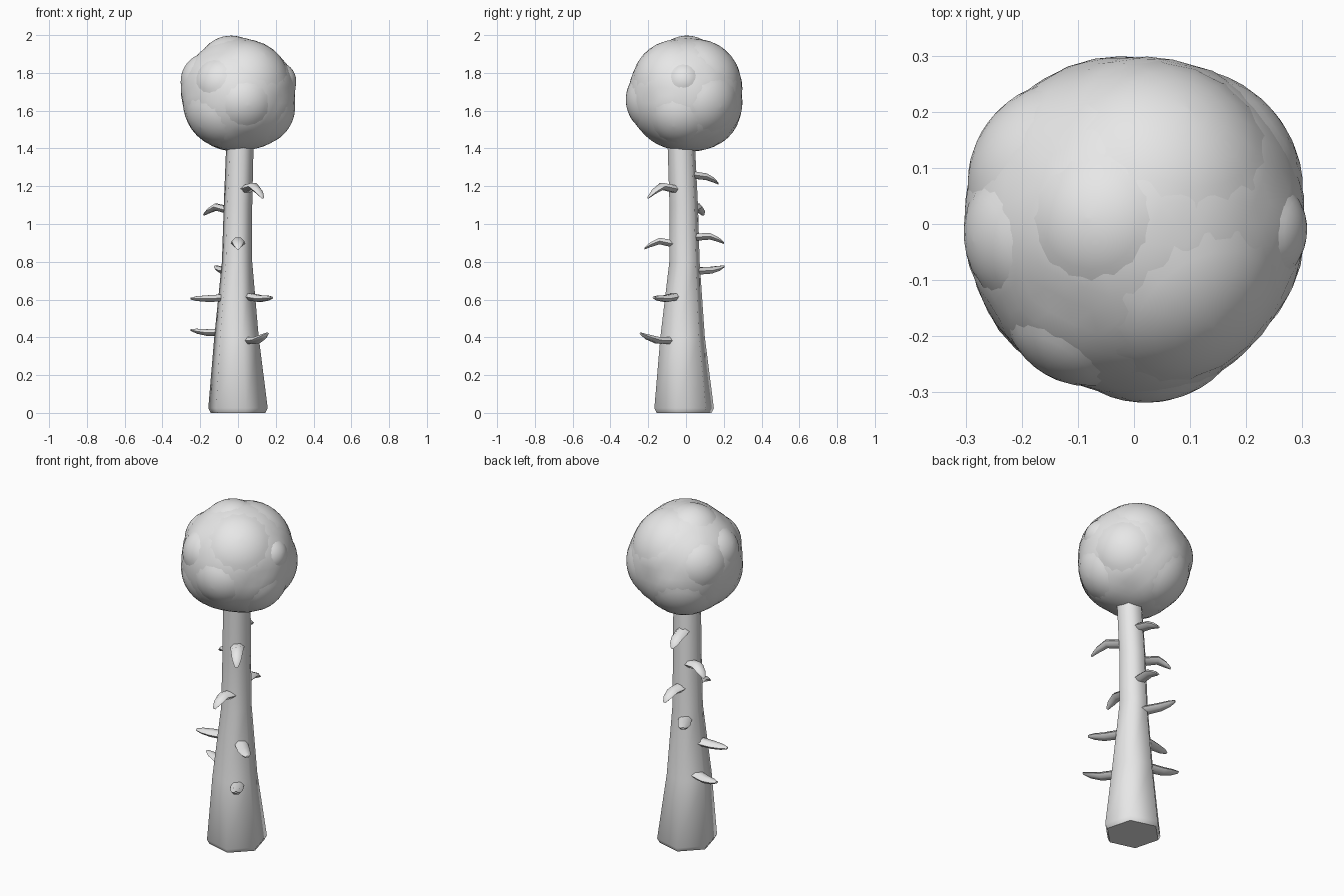
import bpy
import bmesh
import math
from mathutils import Vector

if "Cube" in bpy.data.objects:
    bpy.data.objects.remove(bpy.data.objects["Cube"], do_unlink=True)

grey = bpy.data.materials.new("plain grey")
grey.use_nodes = True
grey.diffuse_color = (0.8, 0.8, 0.8, 1)
grey.node_tree.nodes["Principled BSDF"].inputs["Base Color"].default_value = (0.8, 0.8, 0.8, 1)


def finish(name, bm, angle):
    """Turn a bmesh into a smooth shaded object."""
    bmesh.ops.recalc_face_normals(bm, faces=bm.faces)
    mesh = bpy.data.meshes.new(name)
    bm.to_mesh(mesh)
    bm.free()
    mesh.materials.append(grey)
    obj = bpy.data.objects.new(name, mesh)
    bpy.context.collection.objects.link(obj)
    bpy.ops.object.select_all(action="DESELECT")
    obj.select_set(True)
    bpy.context.view_layer.objects.active = obj
    bpy.ops.object.shade_smooth_by_angle(angle=math.radians(angle))
    return obj


def loft(name, rings, angle):
    """Skin a list of equal rings of points and cap both ends."""
    bm = bmesh.new()
    loops = [[bm.verts.new(p) for p in ring] for ring in rings]
    count = len(loops[0])
    for low, high in zip(loops, loops[1:]):
        for i in range(count):
            j = (i + 1) % count
            bm.faces.new((low[i], low[j], high[j], high[i]))
    bm.faces.new(loops[0])
    bm.faces.new(loops[-1])
    return finish(name, bm, angle)


def ring(centre, side, up, width, height, count=6, turn=0.0):
    angles = [turn + math.tau * i / count for i in range(count)]
    return [centre + side * width * math.cos(a) + up * height * math.sin(a) for a in angles]


X, Y, Z = Vector((1, 0, 0)), Vector((0, 1, 0)), Vector((0, 0, 1))

# Trunk: six-sided, tapering, with a slightly wandering axis (x, y, z, radius)
trunk = [(0, -0.01, 0, 0.15), (0, -0.01, 0.025, 0.163), (-0.008, -0.018, 0.4, 0.122),
         (-0.005, -0.008, 0.8, 0.083), (0, -0.012, 1.1, 0.078), (0.01, -0.025, 1.42, 0.075)]
loft("trunk", [ring(Vector((x, y, z)), X, Y, r, r, turn=math.pi / 4) for x, y, z, r in trunk], 65)

# Thorns: tip x, tip y, then heights of root, elbow and tip
thorns = [(0.13, -0.2, 1.18, 1.2, 1.14), (-0.18, 0.09, 1.07, 1.09, 1.05),
          (0, -0.22, 0.89, 0.91, 0.87), (-0.12, 0.2, 0.75, 0.755, 0.775),
          (-0.25, -0.03, 0.61, 0.605, 0.605), (0.18, -0.17, 0.62, 0.605, 0.61),
          (-0.25, 0.07, 0.43, 0.425, 0.44), (0.155, -0.24, 0.38, 0.385, 0.42),
          (-0.03, 0.17, 1.26, 1.25, 1.215), (0, 0.2, 0.93, 0.935, 0.9)]
for n, (x, y, root, elbow, end) in enumerate(thorns):
    tip = Vector((x, y, 0))
    side = Z.cross(tip).normalized()
    steps = [(0.2, root, 0.03), (0.64, elbow, 0.027), (0.86, (elbow + end) / 2, 0.02), (1, end, 0.008)]
    loft(f"thorn_{n + 1}", [ring(tip * t + Z * z, side, Z, r * 1.25, r * 0.75) for t, z, r in steps], 60)

# Head: round core with domes; each dome has a direction and a half width
centre = Vector((0, 0, 1.68))
core, outer = 0.307, 0.322
domes = [(-0.15, -0.25, 0.11, 0.09), (0.13, -0.17, 0.2, 0.16), (0.05, -0.3, -0.05, 0.115),
         (-0.19, -0.18, -0.16, 0.135), (0.26, -0.065, -0.16, 0.125), (0.3, -0.015, 0.11, 0.065),
         (0.25, 0.18, -0.06, 0.14), (0.085, 0.18, 0.2, 0.165), (-0.08, 0.01, 0.3, 0.105),
         (-0.25, 0.16, 0.08, 0.11), (-0.28, -0.03, 0.14, 0.09), (-0.12, 0.215, -0.19, 0.15)]
aims = [(Vector(d[:3]).normalized(), d[3]) for d in domes]

# Core surface dips gently in the gaps between the domes
bm = bmesh.new()
bmesh.ops.create_icosphere(bm, subdivisions=4, radius=core)
for v in bm.verts:
    gap = min(v.co.angle(aim) - math.asin(half / core) for aim, half in aims)
    v.co *= 1 - 0.13 * min(max(gap - 0.03, 0), 0.3)
    v.co += centre
finish("head_core", bm, 60)

# Domes: shallow caps rising from the core to the outer radius
for n, (aim, half) in enumerate(aims):
    rim = math.sqrt(core ** 2 - half ** 2)
    rise = outer - rim
    radius = (half ** 2 + rise ** 2) / (2 * rise)
    spread = math.asin(min(half / radius, 1)) * 1.06
    side = aim.orthogonal().normalized()
    up = aim.cross(side)
    middle = centre + aim * (outer - radius)
    caps = []
    for k in (1, 0.8, 0.6, 0.4, 0.2, 0.02):
        a = spread * k
        width = radius * math.sin(a)
        caps.append(ring(middle + aim * radius * math.cos(a), side, up, width, width, 16))
    loft(f"dome_{n + 1}", caps, 60)
